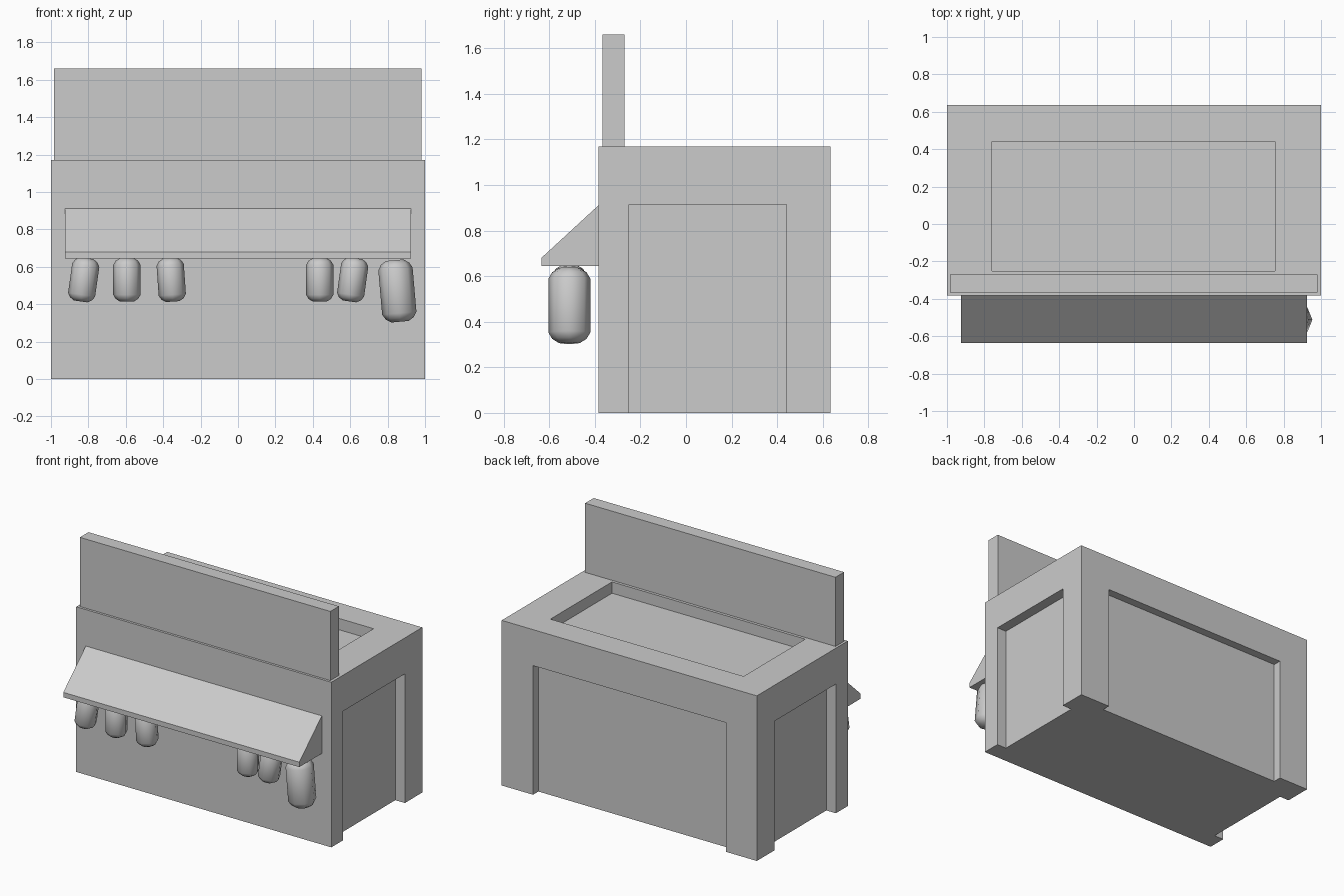
import bpy, bmesh
from math import radians, cos, sin, pi
from mathutils import Matrix

if "Cube" in bpy.data.objects:
    bpy.data.objects.remove(bpy.data.objects["Cube"])


def make_object(name, bm):
    bmesh.ops.recalc_face_normals(bm, faces=bm.faces)
    mesh = bpy.data.meshes.new(name)
    bm.to_mesh(mesh)
    bm.free()
    ob = bpy.data.objects.new(name, mesh)
    bpy.context.collection.objects.link(ob)
    return ob


def box(name, x, y, z):
    bm = bmesh.new()
    bmesh.ops.create_cube(bm, size=1)
    for v in bm.verts:
        for i, (lo, hi) in enumerate((x, y, z)):
            v.co[i] = lo if v.co[i] < 0 else hi
    return make_object(name, bm)


def carve(target, *ranges):
    cutter = box("recess_cutter", *ranges)
    cutter.hide_render = True
    mod = target.modifiers.new("recess", 'BOOLEAN')
    mod.operation, mod.solver, mod.object = 'DIFFERENCE', 'EXACT', cutter
    bpy.context.view_layer.objects.active = target
    bpy.ops.object.modifier_apply(modifier=mod.name)
    bpy.data.objects.remove(cutter)


# Stall body with recessed top, back and sides
body = box("stall_body", (-1, 1), (-0.383, 0.635), (0, 1.17))
carve(body, (-0.76, 0.755), (-0.25, 0.44), (1.09, 1.3))
carve(body, (-0.76, 0.755), (0.575, 0.8), (-0.2, 0.915))
for s in (-1, 1):
    carve(body, sorted((s * 0.925, s * 1.2)), (-0.25, 0.44), (-0.2, 0.915))

# Upright sign board
box("sign_board", (-0.983, 0.98), (-0.366, -0.27), (1.17, 1.66))

# Sloped awning: side profile extruded along x
profile = [(-0.383, 0.645), (-0.383, 0.912), (-0.635, 0.68), (-0.635, 0.645)]
bm = bmesh.new()
face = bm.faces.new([bm.verts.new((-0.925, y, z)) for y, z in profile])
ext = bmesh.ops.extrude_face_region(bm, geom=[face])
bmesh.ops.translate(bm, vec=(1.85, 0, 0),
                    verts=[g for g in ext["geom"] if isinstance(g, bmesh.types.BMVert)])
# the extruded region leaves the starting face in place as the end cap
if not any(all(v.co.x < 0 for v in f.verts) for f in bm.faces):
    bm.faces.new([v for v in bm.verts if v.co.x < 0])
make_object("awning", bm)


# Hanging lanterns: low-poly rounded cylinders
def lantern(i, x, z0, z1, radius, tilt, sides=8):
    h = (z1 - z0) / 2
    shape = [(0.5, h), (0.82, h - 0.2 * radius), (1, h - 0.5 * radius)]
    rings = shape + [(r, -z) for r, z in reversed(shape)]
    bm = bmesh.new()
    loops = [[bm.verts.new((r * radius * cos(2 * pi * k / sides),
                            r * radius * sin(2 * pi * k / sides), z))
              for k in range(sides)] for r, z in rings]
    for a, b in zip(loops, loops[1:]):
        for k in range(sides):
            n = (k + 1) % sides
            bm.faces.new((a[k], a[n], b[n], b[k]))
    bm.faces.new(loops[0])
    bm.faces.new(loops[-1])
    bm.transform(Matrix.Translation((x, -0.512, (z0 + z1) / 2))
                 @ Matrix.Rotation(radians(tilt), 4, 'Y'))
    ob = make_object(f"hanging_lantern_{i}", bm)
    for p in ob.data.polygons:
        p.use_smooth = True


for i, (x, z0, z1, r, tilt) in enumerate([
        (-0.825, 0.414, 0.647, 0.073, 8), (-0.594, 0.414, 0.647, 0.073, 0),
        (-0.357, 0.414, 0.647, 0.073, -4), (0.437, 0.414, 0.647, 0.073, 0),
        (0.613, 0.414, 0.647, 0.073, 8), (0.852, 0.306, 0.636, 0.092, -5)]):
    lantern(i + 1, x, z0, z1, r, tilt)
